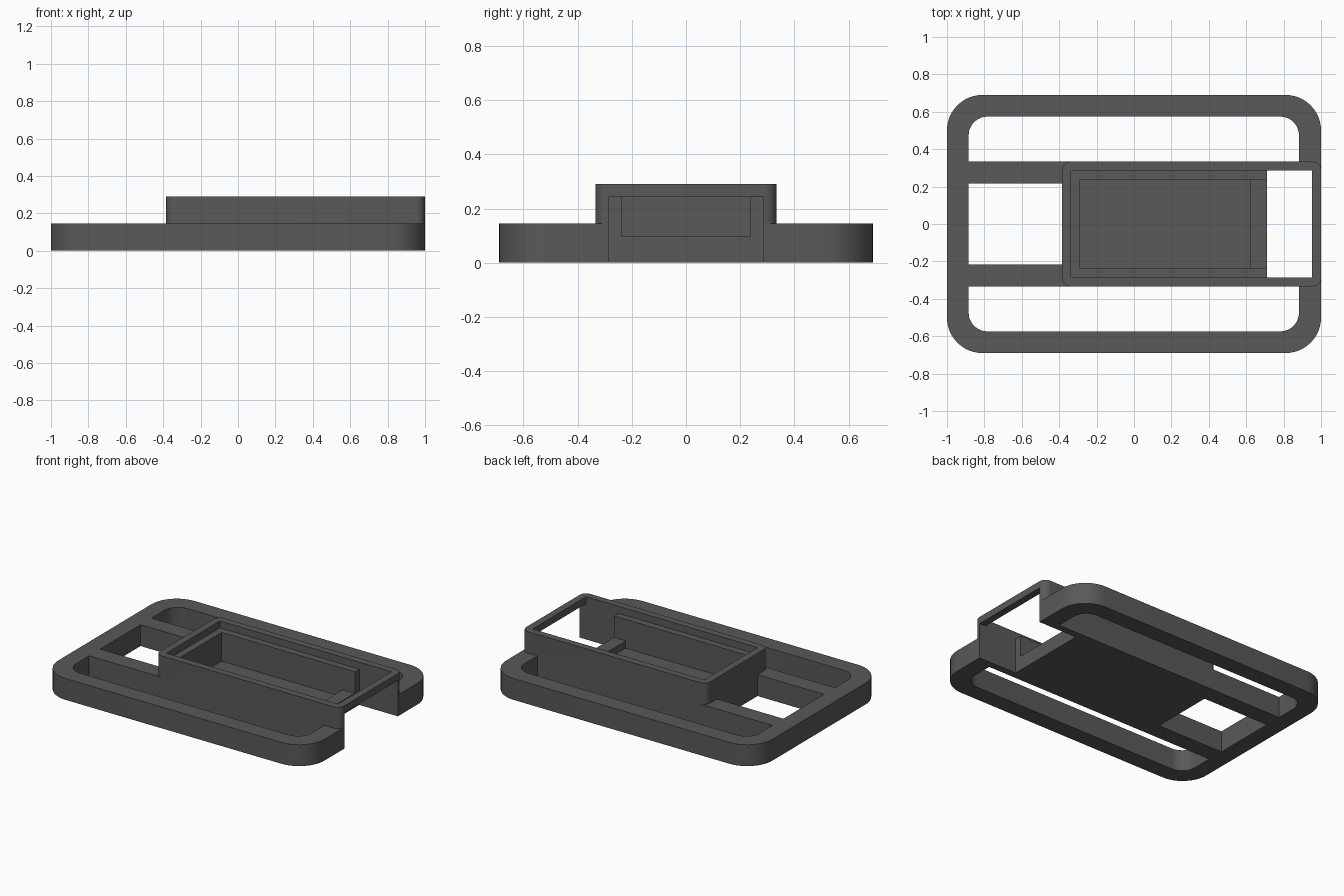
import bpy, bmesh, math

if "Cube" in bpy.data.objects:
    bpy.data.objects.remove(bpy.data.objects["Cube"])

grey = bpy.data.materials.new("dark_grey")
grey.diffuse_color = (0.1, 0.1, 0.1, 1)
grey.use_nodes = True
grey.node_tree.nodes["Principled BSDF"].inputs["Base Color"].default_value = grey.diffuse_color


def prism(name, corners, z0, z1):
    """Extrude a counter-clockwise outline of (x, y, corner_radius) points."""
    pts = []
    n = len(corners)
    for i, (x, y, r) in enumerate(corners):
        px, py, _ = corners[i - 1]
        nx, ny, _ = corners[(i + 1) % n]
        if r == 0:
            pts.append((x, y))
            continue
        ax, ay = math.copysign(1, px - x) * (abs(px - x) > 1e-6), math.copysign(1, py - y) * (abs(py - y) > 1e-6)
        bx, by = math.copysign(1, nx - x) * (abs(nx - x) > 1e-6), math.copysign(1, ny - y) * (abs(ny - y) > 1e-6)
        cx, cy = x + r * (ax + bx), y + r * (ay + by)
        for k in range(13):
            t = math.pi / 2 * k / 12
            pts.append((cx - r * (bx * math.cos(t) + ax * math.sin(t)),
                        cy - r * (by * math.cos(t) + ay * math.sin(t))))
    bm = bmesh.new()
    face = bm.faces.new([bm.verts.new((x, y, z0)) for x, y in pts])
    top = bmesh.ops.extrude_face_region(bm, geom=[face])["geom"]
    bmesh.ops.translate(bm, vec=(0, 0, z1 - z0),
                        verts=[v for v in top if isinstance(v, bmesh.types.BMVert)])
    bmesh.ops.recalc_face_normals(bm, faces=bm.faces)
    mesh = bpy.data.meshes.new(name)
    bm.to_mesh(mesh)
    bm.free()
    mesh.materials.append(grey)
    obj = bpy.data.objects.new(name, mesh)
    bpy.context.collection.objects.link(obj)
    return obj


def rect(x0, x1, y0, y1, r_low=0, r_high=0):
    return [(x0, y0, r_low), (x1, y0, r_low), (x1, y1, r_high), (x0, y1, r_high)]


def combine(target, tool, operation):
    mod = target.modifiers.new("bool", 'BOOLEAN')
    mod.operation, mod.solver, mod.object = operation, 'EXACT', tool
    bpy.context.view_layer.objects.active = target
    bpy.ops.object.modifier_apply(modifier=mod.name)
    bpy.data.objects.remove(tool)


def cut(target, outline, z0, z1):
    combine(target, prism("cutter", outline, z0, z1), 'DIFFERENCE')


# Rounded base frame with two long windows and one middle window
body = prism("frame_with_tray", rect(-1, 1, -0.69, 0.69, 0.19, 0.19), 0, 0.145)
cut(body, rect(-0.884, 0.882, 0.335, 0.574, 0, 0.1), -0.1, 0.4)
cut(body, rect(-0.884, 0.882, -0.574, -0.335, 0.1, 0), -0.1, 0.4)
cut(body, rect(-0.884, -0.385, -0.217, 0.217), -0.1, 0.4)

# Raised tray box
combine(body, prism("tray_box", rect(-0.385, 1, -0.335, 0.335, 0.048, 0.048), 0.1, 0.29), 'UNION')

# Open well at the end, and its mouth under a thin bridge
cut(body, rect(0.71, 0.952, -0.287, 0.287), -0.1, 0.4)
cut(body, rect(0.9, 1.1, -0.287, 0.287), -0.1, 0.243)

# Lid recess, inner pocket and end notch
cut(body, rect(-0.337, 0.8, -0.287, 0.287), 0.243, 0.4)
cut(body, rect(-0.29, 0.62, -0.239, 0.239), 0.048, 0.4)
cut(body, rect(0.5, 0.8, -0.239, 0.239), 0.097, 0.4)

# Smooth rounded corners, keep edges sharp
bpy.ops.object.select_all(action='DESELECT')
body.select_set(True)
bpy.context.view_layer.objects.active = body
bpy.ops.object.shade_smooth_by_angle(angle=math.radians(30))
